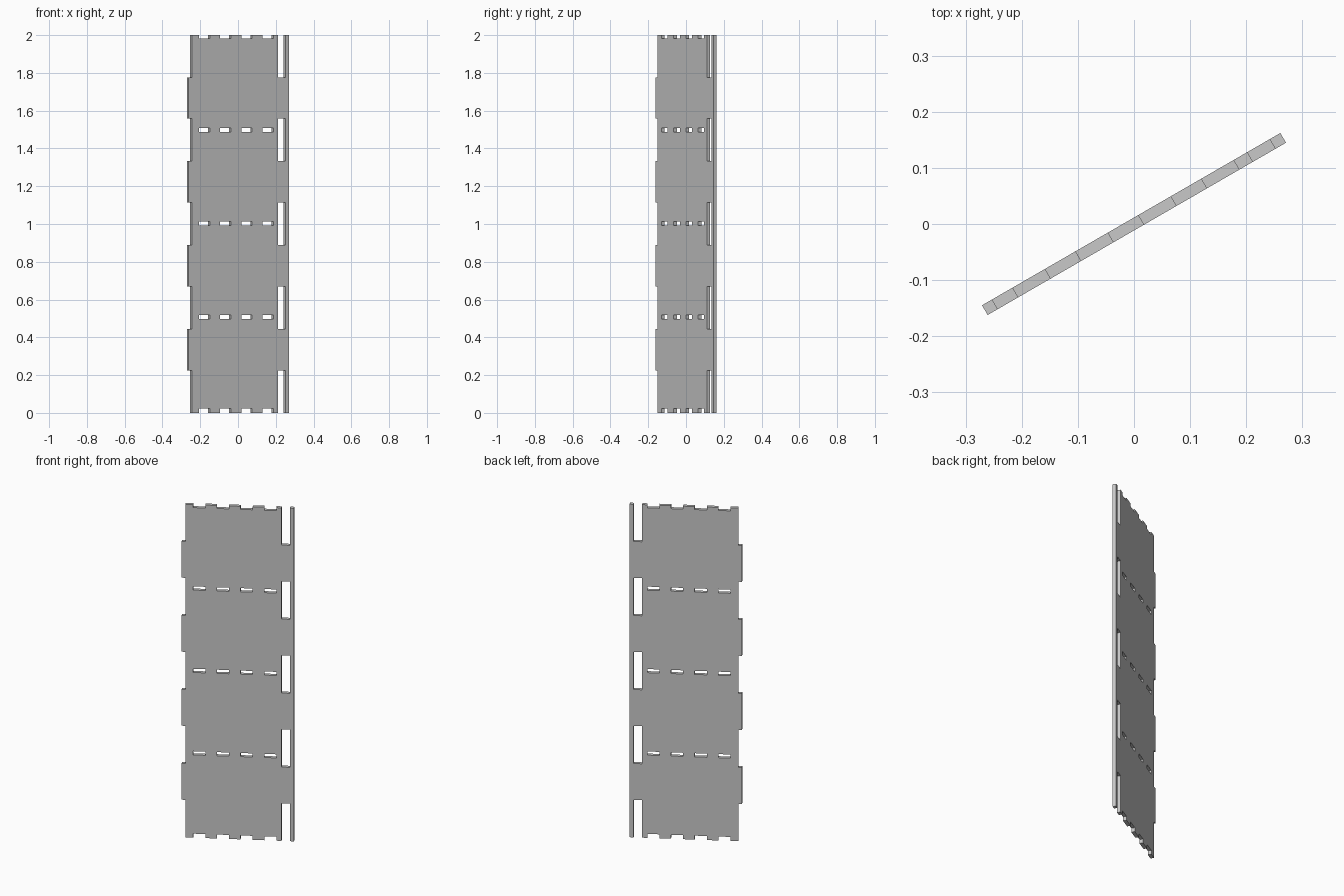
import bpy, bmesh, math

cube = bpy.data.objects.get("Cube")
if cube:
    bpy.data.objects.remove(cube, do_unlink=True)

HEIGHT = 2.0
HALF_WIDTH = 0.307
THICK = 0.02
BODY_LEFT = -0.287                  # tabs stick out past this edge
RAIL_GAP = (0.239, 0.285)           # column of tall slots beside the rail

# Openings as (u0, u1, z0, z1) in the plane of the panel
openings = []

# Short slots: four columns, five rows, the end rows open as notches
for row in range(5):
    mid = 0.013 + 0.495 * row
    z0, z1 = max(mid - 0.011, 0), min(mid + 0.011, HEIGHT)
    if row == 0:
        z0 = 0
    if row == 4:
        z1 = HEIGHT
    for col in range(4):
        u = -0.244 + 0.1295 * col
        openings.append((u, u + 0.066, z0, z1))

# Tall slots by the rail, and matching recesses between the edge tabs
pitch = HEIGHT / 9
for i in range(0, 9, 2):
    z0 = max(i * pitch - 0.001, 0)
    z1 = min((i + 1) * pitch + 0.003, HEIGHT)
    openings.append((*RAIL_GAP, z0, z1))
    openings.append((-HALF_WIDTH, BODY_LEFT, z0, z1))


def breaks(values):
    return sorted({round(v, 5) for v in values})


us = breaks([-HALF_WIDTH, HALF_WIDTH] + [u for o in openings for u in o[:2]])
zs = breaks([0, HEIGHT] + [z for o in openings for z in o[2:]])

# Panel sheet: every cell that is not inside an opening
bm = bmesh.new()
grid = [[bm.verts.new((u, 0, z)) for z in zs] for u in us]
for i in range(len(us) - 1):
    for j in range(len(zs) - 1):
        u, z = (us[i] + us[i + 1]) / 2, (zs[j] + zs[j + 1]) / 2
        if not any(a < u < b and c < z < d for a, b, c, d in openings):
            bm.faces.new((grid[i][j], grid[i + 1][j],
                          grid[i + 1][j + 1], grid[i][j + 1]))
bmesh.ops.delete(bm, geom=[v for v in bm.verts if not v.link_faces], context='VERTS')
bm.normal_update()
mesh = bpy.data.meshes.new("slotted_panel")
bm.to_mesh(mesh)
bm.free()

panel = bpy.data.objects.new("slotted_panel", mesh)
bpy.context.collection.objects.link(panel)
panel.rotation_euler.z = math.radians(30)

# Sheet thickness
solid = panel.modifiers.new("thickness", 'SOLIDIFY')
solid.thickness = THICK
solid.offset = 0

# Plain grey
grey = bpy.data.materials.new("plain_grey")
grey.use_nodes = True
colour = (0.58, 0.58, 0.58, 1)
grey.diffuse_color = colour
grey.node_tree.nodes["Principled BSDF"].inputs["Base Color"].default_value = colour
mesh.materials.append(grey)
